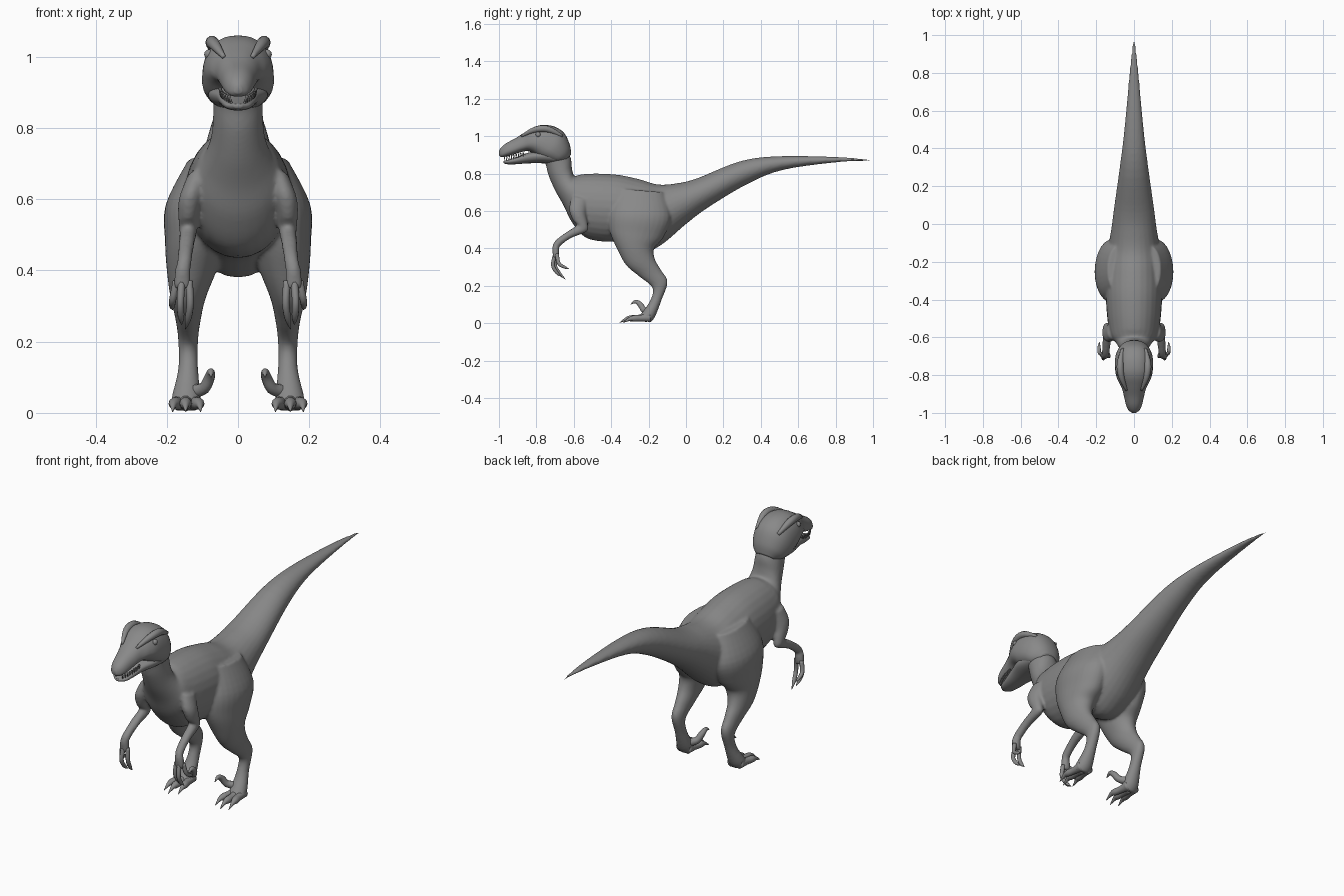
import bpy
import bmesh
from math import cos, sin, pi, copysign
from mathutils import Vector

if "Cube" in bpy.data.objects:
    bpy.data.objects.remove(bpy.data.objects["Cube"], do_unlink=True)

# One plain material for the whole animal
GREY = (0.25, 0.25, 0.25, 1)
hide = bpy.data.materials.new("grey_hide")
hide.use_nodes = True
hide.diffuse_color = GREY
hide.node_tree.nodes["Principled BSDF"].inputs["Base Color"].default_value = GREY


def finish(name, bm):
    """Turn a bmesh into a smooth shaded, coloured object."""
    bmesh.ops.recalc_face_normals(bm, faces=bm.faces)
    mesh = bpy.data.meshes.new(name)
    bm.to_mesh(mesh)
    bm.free()
    mesh.materials.append(hide)
    mesh.shade_smooth()
    obj = bpy.data.objects.new(name, mesh)
    bpy.context.collection.objects.link(obj)
    return obj


def spline(points, steps):
    """Smooth curve passing through every control vector."""
    result = []
    last = len(points) - 1
    for i in range(last):
        p, q = points[i], points[i + 1]
        before, after = points[max(i - 1, 0)], points[min(i + 2, last)]
        for k in range(steps):
            t = k / steps
            m, n = (q - p) / 2, (q - p) / 2
            if i > 0:
                m = (q - before) / 2
            if i + 1 < last:
                n = (after - p) / 2
            result.append(p * (2 * t**3 - 3 * t**2 + 1) + m * (t**3 - 2 * t**2 + t)
                          + q * (3 * t**2 - 2 * t**3) + n * (t**3 - t**2))
    return result + [points[-1]]


def skin(bm, rings, sides):
    """Bridge a list of (centre, up, side, taper, power) cross-sections."""
    loops = []
    for centre, up, side, taper, power in rings:
        loop = []
        for i in range(sides):
            a = 2 * pi * i / sides
            u = copysign(abs(cos(a)) ** power, cos(a))
            v = copysign(abs(sin(a)) ** power, sin(a))
            loop.append(bm.verts.new(centre + up * v + side * u * (1 + taper * v)))
        loops.append(loop)
    for low, high in zip(loops, loops[1:]):
        for i in range(sides):
            j = (i + 1) % sides
            bm.faces.new((low[i], low[j], high[j], high[i]))
    bm.faces.new(loops[0])
    bm.faces.new(loops[-1])


def outline(bm, stations, sign=1, power=1.0, taper=0.0, sides=28):
    """Loft from side outlines: top y, z, bottom y, z, half width, centre x."""
    rows = [Vector((list(s) + [0])[:6]) for s in stations]
    rings = []
    for ty, tz, by, bz, w, x in spline(rows, 5):
        top, low = Vector((sign * x, ty, tz)), Vector((sign * x, by, bz))
        rings.append(((top + low) / 2, (top - low) / 2, Vector((w, 0, 0)), taper, power))
    skin(bm, rings, sides)


def tube(bm, points, sign=1, sides=10):
    """Round tapered limb through x, y, z, radius points."""
    path = spline([Vector(p) for p in points], 4)
    spots = [Vector((sign * p[0], p[1], p[2])) for p in path]
    rings = []
    for i, p in enumerate(path):
        along = (spots[min(i + 1, len(spots) - 1)] - spots[max(i - 1, 0)]).normalized()
        side = Vector((1, 0, 0))
        side = (side - along * side.dot(along)).normalized()
        rings.append((spots[i], side.cross(along) * p[3], side * p[3], 0, 1))
    skin(bm, rings, sides)


# Trunk, tail and neck: tail tip to the inside of the skull
trunk = [
    (1, .872, 1, .868, .003), (.82, .888, .82, .862, .022),
    (.5, .893, .52, .82, .05), (.29, .866, .33, .745, .074),
    (.06, .775, .12, .62, .105), (-.05, .748, 0, .53, .12),
    (-.15, .742, -.13, .42, .14), (-.25, .77, -.23, .38, .15),
    (-.36, .793, -.35, .43, .15), (-.47, .8, -.45, .437, .145),
    (-.55, .797, -.54, .46, .135), (-.58, .79, -.61, .54, .12),
    (-.6, .79, -.655, .63, .095), (-.61, .83, -.7, .71, .076),
    (-.615, .88, -.735, .79, .07), (-.64, .93, -.75, .85, .068),
    (-.69, .98, -.77, .88, .06)]

# Leg: front outline, back outline, half width, centre x
leg = [
    (-.36, .72, -.12, .7, .05, .09), (-.41, .6, -.08, .57, .088, .115),
    (-.41, .5, -.12, .46, .085, .12), (-.37, .4, -.17, .4, .07, .13),
    (-.32, .31, -.165, .34, .05, .14), (-.25, .25, -.13, .28, .036, .14),
    (-.18, .19, -.098, .22, .028, .14), (-.19, .125, -.13, .125, .028, .14),
    (-.23, .064, -.165, .035, .04, .145), (-.26, .03, -.19, .003, .042, .147)]

# Arm: shoulder, elbow, wrist and palm
arm = [
    (-.61, .68, -.52, .66, .03, .11), (-.625, .61, -.535, .59, .033, .133),
    (-.605, .55, -.525, .53, .027, .14), (-.585, .525, -.53, .49, .024, .14),
    (-.635, .49, -.615, .455, .022, .145), (-.695, .445, -.675, .41, .02, .15),
    (-.715, .405, -.677, .39, .022, .155), (-.71, .35, -.68, .35, .025, .157)]

bm = bmesh.new()
outline(bm, trunk)
for s in (-1, 1):
    outline(bm, leg, s)
    outline(bm, arm, s)
body = finish("body", bm)
fuse = body.modifiers.new("fuse", "REMESH")
fuse.mode = "VOXEL"
fuse.voxel_size = 0.007
fuse.use_smooth_shade = True
relax = body.modifiers.new("relax", "SMOOTH")
relax.factor = 0.5
relax.iterations = 5

# Skull with upper jaw
skull = [
    (-.615, .9, -.66, .86, .05), (-.62, .95, -.7, .855, .08),
    (-.65, 1.015, -.74, .865, .097), (-.7, 1.05, -.78, .88, .099),
    (-.76, 1.06, -.82, .91, .094), (-.81, 1.05, -.85, .92, .08),
    (-.86, 1.022, -.88, .915, .062), (-.91, .99, -.92, .903, .051),
    (-.96, .963, -.96, .892, .041), (-.988, .94, -.985, .888, .028),
    (-1, .92, -1, .897, .01)]
bm = bmesh.new()
outline(bm, skull, power=.85, taper=-.15)
finish("skull", bm)

# Lower jaw
jaw = [
    (-.7, .92, -.69, .85, .08), (-.78, .92, -.76, .855, .082),
    (-.85, .91, -.84, .855, .06), (-.91, .887, -.91, .85, .046),
    (-.955, .873, -.955, .85, .034), (-.975, .868, -.975, .856, .012)]
bm = bmesh.new()
outline(bm, jaw, power=.85, taper=.12)
finish("lower_jaw", bm)

# Teeth along both jaws
bm = bmesh.new()
for i in range(9):
    t = i / 8
    y = -.87 - .1 * t
    x = .05 - .025 * t**2
    lip = .912 - .02 * t
    for s in (-1, 1):
        tube(bm, [(x, y, lip, .005), (x, y, lip - .02, .001)], s, 6)
        tube(bm, [(x - .006, y + .01, lip - .03, .005), (x - .006, y + .01, lip - .01, .001)], s, 6)
finish("teeth", bm)

# Per side: brow, eye, fingers and toes
brow = [(.04, -.88, 1.0, .006), (.066, -.81, 1.034, .016),
        (.073, -.74, 1.038, .018), (.06, -.66, 1.0, .008)]
fingers = [
    [(.138, -.695, .37, .011), (.134, -.7, .31, .01), (.14, -.675, .265, .009), (.148, -.645, .235, .001)],
    [(.158, -.7, .37, .011), (.162, -.712, .31, .01), (.16, -.69, .27, .009), (.158, -.665, .248, .001)],
    [(.172, -.69, .37, .011), (.183, -.68, .32, .01), (.185, -.65, .3, .008), (.183, -.625, .29, .001)]]
toe = [(0, 0, .03, .024), (.4, -.05, .027, .018), (.8, -.085, .026, .017),
       (1, -.11, .022, .01), (1.1, -.145, .003, .001)]
sickle = [(.125, -.2, .06, .02), (.095, -.225, .07, .017), (.08, -.245, .1, .015),
          (.076, -.27, .115, .01), (.076, -.297, .1, .001)]
for s, side in ((-1, "right"), (1, "left")):
    bm = bmesh.new()
    tube(bm, brow, s)
    finish(side + "_brow", bm)

    bm = bmesh.new()
    bmesh.ops.create_uvsphere(bm, u_segments=16, v_segments=10, radius=.014)
    bmesh.ops.translate(bm, verts=bm.verts, vec=(s * .081, -.79, 1.007))
    finish(side + "_eye", bm)

    bm = bmesh.new()
    for finger in fingers:
        tube(bm, finger, s)
    finish(side + "_fingers", bm)

    bm = bmesh.new()
    for spread in (-.04, 0, .035):
        tube(bm, [(.147 + spread * (.5 + x / 2), y - .21 + abs(spread) / 2, z, r)
                  for x, y, z, r in toe], s)
    tube(bm, sickle, s)
    finish(side + "_toes", bm)
